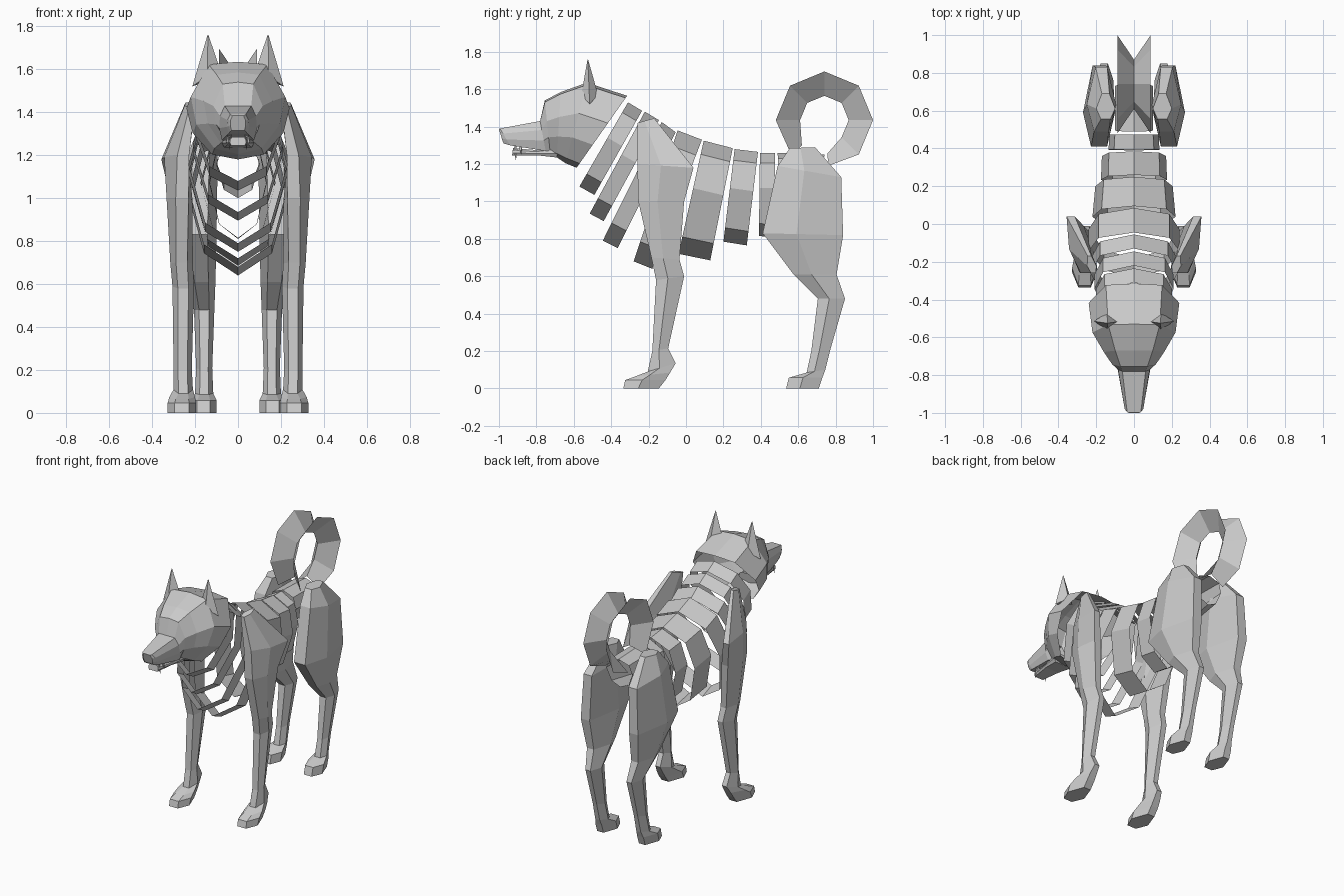
import bpy, bmesh
from math import cos, sin, radians
from mathutils import Vector


def loft(name, rings, closed=True, caps=True, mirror=False):
    """Skin a list of equal-length point rings; optional x mirror."""
    bm = bmesh.new()
    vs = [[bm.verts.new(p) for p in r] for r in rings]
    n = len(vs[0])
    for a, b in zip(vs, vs[1:]):
        for i in range(n if closed else n - 1):
            j = (i + 1) % n
            bm.faces.new((a[i], a[j], b[j], b[i]))
    if caps:
        bm.faces.new(vs[0])
        bm.faces.new(vs[-1])
    bmesh.ops.recalc_face_normals(bm, faces=bm.faces)
    me = bpy.data.meshes.new(name)
    bm.to_mesh(me)
    bm.free()
    ob = bpy.data.objects.new(name, me)
    bpy.context.collection.objects.link(ob)
    if mirror:
        ob.modifiers.new("mirror", 'MIRROR').use_clip = False
    return ob


def hoop(top, bottom, w, prof):
    """Symmetric ring in the slanted plane from top (y,z) to bottom (y,z)."""
    pts = prof + [(-u, t) for u, t in prof[-2:0:-1]]
    return [(u * w, top[0] + (bottom[0] - top[0]) * t,
             top[1] + (bottom[1] - top[1]) * t) for u, t in pts]


# Thin open rib bands: front top, front bottom, back top, back bottom, half widths
RIB = [(0, 0), (.78, .12), (1, .42), (.66, .85), (0, 1)]
ribs = [
    ((-.31, 1.53), (-.57, 1.08), (-.235, 1.485), (-.49, 1.035), .20, .20),
    ((-.22, 1.48), (-.515, .935), (-.145, 1.435), (-.44, .895), .21, .21),
    ((-.13, 1.425), (-.445, .79), (-.055, 1.37), (-.365, .75), .23, .23),
    ((-.045, 1.38), (-.28, .68), (.085, 1.33), (-.18, .64), .24, .24),
    ((.095, 1.325), (-.04, .72), (.25, 1.285), (.13, .685), .22, .205),
    ((.26, 1.28), (.20, .785), (.385, 1.265), (.325, .765), .175, .17),
    ((.395, 1.26), (.39, .815), (.475, 1.26), (.475, .81), .135, .13),
]
for i, (ft, fb, bt, bb, wf, wb) in enumerate(ribs):
    loft(f"rib_band_{i + 1}", [hoop(ft, fb, wf, RIB), hoop(bt, bb, wb, RIB)], caps=False)

# Small pelvis band between the thighs
loft("pelvis_band", [hoop((.49, 1.26), (.50, 1.0), .10, RIB),
                     hoop((.74, 1.25), (.72, 1.05), .10, RIB)], caps=False)

# Head shell: wide skull narrowing to the brow, then the muzzle
SKULL = [(0, 0), (.62, .03), (1, .38), (.88, .68), (.5, .94), (0, 1)]
SNOUT = [(0, 0), (.7, 0), (.95, .3), (1, .65), (.85, 1), (0, 1)]
head = [
    hoop((-.315, 1.565), (-.585, 1.18), .24, SKULL),
    hoop((-.53, 1.635), (-.645, 1.205), .22, SKULL),
    hoop((-.67, 1.585), (-.69, 1.235), .16, SKULL),
    hoop((-.755, 1.54), (-.725, 1.25), .115, SKULL),
    hoop((-.78, 1.43), (-.75, 1.27), .088, SNOUT),
    hoop((-.995, 1.39), (-.94, 1.30), .052, SNOUT),
    hoop((-1.0, 1.385), (-.975, 1.31), .042, SNOUT),
]
ob = loft("head", head, caps=False)
loft("nose", [hoop((-.99, 1.39), (-.965, 1.31), .046, SNOUT),
              hoop((-1.0, 1.385), (-.978, 1.315), .036, SNOUT)])
loft("lower_jaw", [hoop((-.68, 1.30), (-.69, 1.235), .075, SNOUT),
                   hoop((-.80, 1.275), (-.80, 1.247), .06, SNOUT),
                   hoop((-.925, 1.285), (-.93, 1.245), .038, SNOUT)])


def spike(name, base, tip, rx, ry):
    x, y, z = base
    ring = [(x - rx, y, z), (x, y - ry, z), (x + rx, y, z - .05), (x, y + ry, z)]
    end = [Vector(tip) + (Vector(p) - Vector(base)) * .03 for p in ring]
    return loft(name, [ring, end], mirror=True)


# Ears and teeth
spike("ears", (.143, -.515, 1.57), (.14, -.525, 1.76), .07, .045)
spike("upper_fangs", (.045, -.885, 1.31), (.043, -.88, 1.255), .01, .012)
spike("lower_fangs", (.035, -.91, 1.27), (.035, -.915, 1.32), .008, .01)


def leg(name, sections):
    """Six-sided leg: front (y,z), back (y,z), inner x, outer x, back skew in x."""
    hexa = [(0, .25), (0, .75), (.42, 1), (1, .7), (1, .3), (.42, 0)]
    rings = []
    for fy, fz, by, bz, xi, xo, sk in sections:
        rings.append([(xi + (xo - xi) * v + sk * u, fy + (by - fy) * u,
                       fz + (bz - fz) * u) for u, v in hexa])
    return loft(name, rings, mirror=True)


leg("front_legs", [
    (-.26, 1.42, -.17, 1.445, .19, .24, .02),
    (-.26, 1.20, .04, 1.18, .20, .31, .08),
    (-.255, 1.0, -.01, 1.0, .20, .32, .03),
    (-.185, .70, -.035, .69, .21, .315, 0),
    (-.16, .58, -.01, .60, .205, .305, 0),
    (-.18, .20, -.095, .215, .215, .30, 0),
    (-.205, .09, -.055, .135, .21, .30, 0),
    (-.27, .065, -.085, .085, .20, .32, 0),
    (-.325, .045, -.11, .045, .195, .328, 0),
    (-.335, 0, -.145, 0, .195, .328, 0),
])
leg("hind_legs", [
    (.555, 1.285, .69, 1.29, .10, .20, 0),
    (.49, 1.19, .83, 1.13, .095, .25, 0),
    (.41, .83, .84, .82, .10, .27, 0),
    (.575, .61, .805, .61, .105, .235, 0),
    (.705, .48, .85, .48, .11, .205, 0),
    (.67, .20, .775, .22, .12, .195, 0),
    (.645, .085, .745, .10, .115, .20, 0),
    (.55, .058, .73, .06, .10, .22, 0),
    (.535, 0, .71, 0, .10, .22, 0),
])

# Curled tail: V-shaped channel, open outward, swept around an octagon
tail = []
for a in (-85, -45, 0, 45, 90, 135, 180, 228):
    c, s = cos(radians(a)), sin(radians(a))
    ro, ri = (.245 if a == -85 else .26), (.18 if a in (-85, 228) else .13)
    tail.append([(x, .74 + r * c, 1.435 + r * s)
                 for x, r in ((-.088, ro), (0, ri), (.088, ro))])
loft("tail", tail, closed=False, caps=False)
